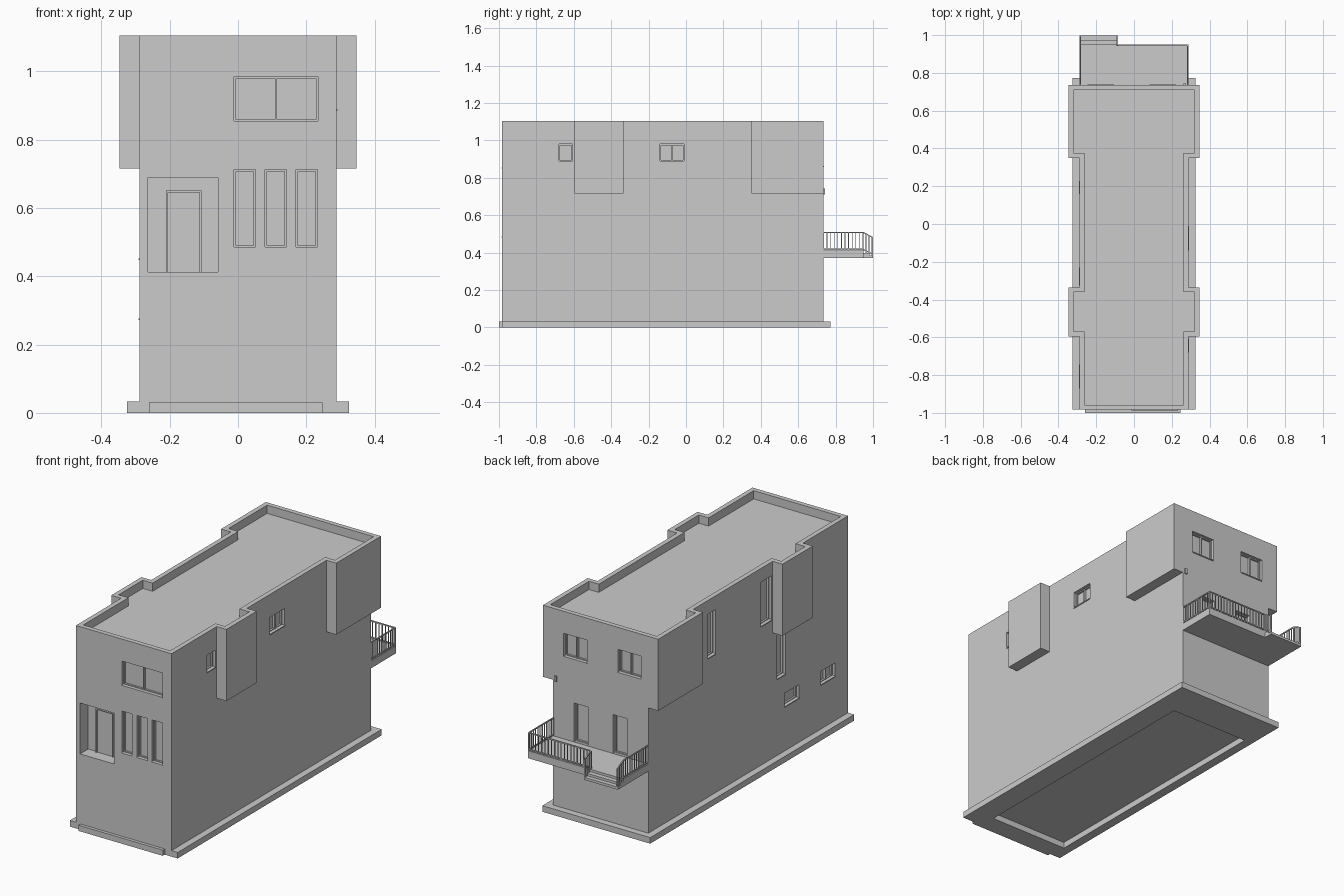
import bpy, bmesh
from mathutils import Vector, Matrix

if "Cube" in bpy.data.objects:
    bpy.data.objects.remove(bpy.data.objects["Cube"])

W, Y0, Y1 = 0.288, -0.983, 0.735          # main wall half width, front, back
ZS, ZB, ZT = 0.033, 0.715, 1.105          # slab top, bay bottom, roof top


def finish(name, bm):
    bmesh.ops.recalc_face_normals(bm, faces=bm.faces)
    me = bpy.data.meshes.new(name)
    bm.to_mesh(me)
    bm.free()
    ob = bpy.data.objects.new(name, me)
    bpy.context.collection.objects.link(ob)
    return ob


def add_box(bm, a, b):
    a, b = Vector(a), Vector(b)
    s = Vector([abs(b[i] - a[i]) for i in range(3)])
    m = Matrix.Translation((a + b) / 2) @ Matrix.Diagonal((*s, 1))
    bmesh.ops.create_cube(bm, size=1, matrix=m)


def add_beam(bm, p, q, t):
    p, q = Vector(p), Vector(q)
    d = q - p
    m = (Matrix.Translation((p + q) / 2) @ d.to_track_quat('Z', 'Y').to_matrix().to_4x4()
         @ Matrix.Diagonal((t, t, d.length, 1)))
    bmesh.ops.create_cube(bm, size=1, matrix=m)


def boxes(name, items):
    bm = bmesh.new()
    for a, b in items:
        add_box(bm, a, b)
    return finish(name, bm)


def push(bm, faces, offset, inset=0.0):
    """Inset a face region, then move the inner faces."""
    bmesh.ops.inset_region(bm, faces=faces, thickness=inset, use_even_offset=True)
    for v in {v for f in faces for v in f.verts}:
        v.co += Vector(offset)


def cut(ob, cutter):
    mod = ob.modifiers.new("cut", 'BOOLEAN')
    mod.operation, mod.solver, mod.object = 'DIFFERENCE', 'EXACT', cutter
    bpy.context.view_layer.objects.active = ob
    bpy.ops.object.modifier_apply(modifier=mod.name)
    bpy.data.objects.remove(cutter)


# Building body: prism with rows split where the bays sit
ys = [Y0, -0.595, -0.335, 0.35, Y1]
outline = [(W, y) for y in ys] + [(-W, y) for y in reversed(ys)]
bm = bmesh.new()
rings = [[bm.verts.new((x, y, z)) for x, y in outline] for z in (ZS, ZB, ZT)]
n = len(outline)
for lo, hi in zip(rings, rings[1:]):
    for i in range(n):
        j = (i + 1) % n
        bm.faces.new((lo[i], lo[j], hi[j], hi[i]))
bm.faces.new(rings[0][::-1])
bm.faces.new(rings[2])
bm.normal_update()
# Projecting bays on both sides
bays = []
for f in bm.faces:
    c = f.calc_center_median()
    if abs(f.normal.x) > 0.9 and c.z > ZB and (-0.5 < c.y < -0.4 or c.y > 0.4):
        bays.append((f, f.normal.x))
for f, s in bays:
    push(bm, [f], (0.059 * (1 if s > 0 else -1), 0, 0))
bm.normal_update()
# Parapet
top = [f for f in bm.faces if f.calc_area() > 1e-6 and all(v.co.z > ZT - 1e-4 for v in f.verts)]
push(bm, top, (0, 0, 0), 0.026)
push(bm, top, (0, 0, -0.045))
bmesh.ops.remove_doubles(bm, verts=bm.verts, dist=1e-5)
body = finish("building_body", bm)

# Wall frames: (u along wall, d inward depth, z)
walls = {
    "front": lambda u, d, z: (u, Y0 + d, z),
    "back": lambda u, d, z: (u, Y1 - d, z),
    "left": lambda u, d, z: (-W + d, u, z),
    "right": lambda u, d, z: (W - d, u, z),
}
openings = []


def opening(name, wall, u0, u1, z0, z1, depth=0.025, panes=1, sill=True):
    P = walls[wall]
    openings.append((P(u0, -0.03, z0), P(u1, depth, z1)))
    t, d0, d1 = 0.006, depth - 0.01, depth + 0.004
    parts = [(P(u0, d0, z0), P(u0 + t, d1, z1)), (P(u1 - t, d0, z0), P(u1, d1, z1)),
             (P(u0, d0, z0), P(u1, d1, z0 + t)), (P(u0, d0, z1 - t), P(u1, d1, z1))]
    for k in range(1, panes):
        c = u0 + (u1 - u0) * k / panes
        parts.append((P(c - t / 2, d0 - 0.003, z0), P(c + t / 2, d1, z1)))
    if sill:
        parts.append((P(u0, -0.004, z0 - 0.003), P(u1, depth, z0 + 0.002)))
    boxes(name, parts)


# Front openings
openings.append((walls["front"](-0.263, -0.03, 0.412), walls["front"](-0.058, 0.07, 0.689)))
for i in range(3):
    u = -0.012 + 0.091 * i
    opening(f"front_tall_window_{i}", "front", u, u + 0.063, 0.484, 0.713)
opening("front_upper_window", "front", -0.012, 0.234, 0.853, 0.985, panes=2)
# Side openings
opening("right_window_front", "right", -0.68, -0.606, 0.888, 0.98)
opening("right_window_middle", "right", -0.14, -0.01, 0.888, 0.98, panes=2)
opening("left_tall_window_back", "left", 0.158, 0.227, 0.79, 1.03)
opening("left_tall_window_middle", "left", -0.325, -0.23, 0.79, 1.03)
opening("left_stair_window", "left", -0.445, -0.37, 0.45, 0.69)
opening("left_small_window_middle", "left", -0.56, -0.435, 0.275, 0.347)
opening("left_small_window_front", "left", -0.87, -0.745, 0.275, 0.347, panes=2)
# Back openings
for tag, u in (("a", 0.082), ("b", -0.245)):
    opening(f"back_window_{tag}", "back", u, u + 0.14, 0.86, 0.985, panes=2)
for tag, u in (("a", 0.075), ("b", -0.16)):
    opening(f"back_door_{tag}", "back", u, u + 0.085, 0.412, 0.622, sill=False)
cut(body, boxes("opening_cutter", openings))

# Entrance door at the rear of the porch recess
yd = Y0 + 0.07
boxes("entrance_door", [((-0.205, yd - 0.004, 0.412), (-0.113, yd + 0.004, 0.645)),
                        ((-0.211, yd - 0.01, 0.412), (-0.205, yd + 0.004, 0.651)),
                        ((-0.113, yd - 0.01, 0.412), (-0.107, yd + 0.004, 0.651)),
                        ((-0.211, yd - 0.01, 0.645), (-0.107, yd + 0.004, 0.651))])

# Foundation slab, hollow below, with front step
slab = boxes("foundation_slab", [((-0.325, Y0, 0), (0.325, 0.772, ZS))])
cut(slab, boxes("slab_cutter", [((-0.275, -0.89, -0.1), (0.2, 0.56, 0.1))]))
boxes("front_step", [((-0.26, -1.0, 0), (0.247, Y0, ZS - 0.002))])

# Balcony floor and steps
XS, YB, ZF, ZR = -0.085, 0.95, 0.41, 0.508
boxes("balcony_floor", [((-W, Y1, 0.37), (W, YB, ZF))])
boxes("balcony_steps", [((-W, YB, 0.37), (XS, 0.975, 0.397)),
                        ((-W, 0.975, 0.37), (XS, 0.998, 0.384))])

# Railing: runs of top rail, bottom rail and balusters
bm = bmesh.new()


def rail_run(p, q, drop=0.0):
    p, q = Vector(p), Vector(q)
    for z in (ZR, ZF + 0.008):
        add_beam(bm, (*p, z), (*q, z - drop), 0.006)
    n = max(2, round((q - p).length / 0.019))
    for i in range(n + 1):
        c = p.lerp(q, i / n)
        dz = drop * i / n
        t = 0.007 if i in (0, n) else 0.004
        low = 0.372 if drop else ZF
        add_beam(bm, (*c, low), (*c, ZR - dz), t)


e = 0.284
rail_run((e, Y1), (e, YB - 0.004))
rail_run((e, YB - 0.004), (XS, YB - 0.004))
rail_run((-e, Y1), (-e, YB - 0.004))
for x in (-e, XS - 0.004):
    rail_run((x, YB - 0.004), (x, 0.995), 0.025)
finish("balcony_railing", bm)

# Small wall lamp on the back
boxes("wall_lamp", [((0.262, Y1 - 0.005, 0.712), (0.275, Y1 + 0.008, 0.742))])
